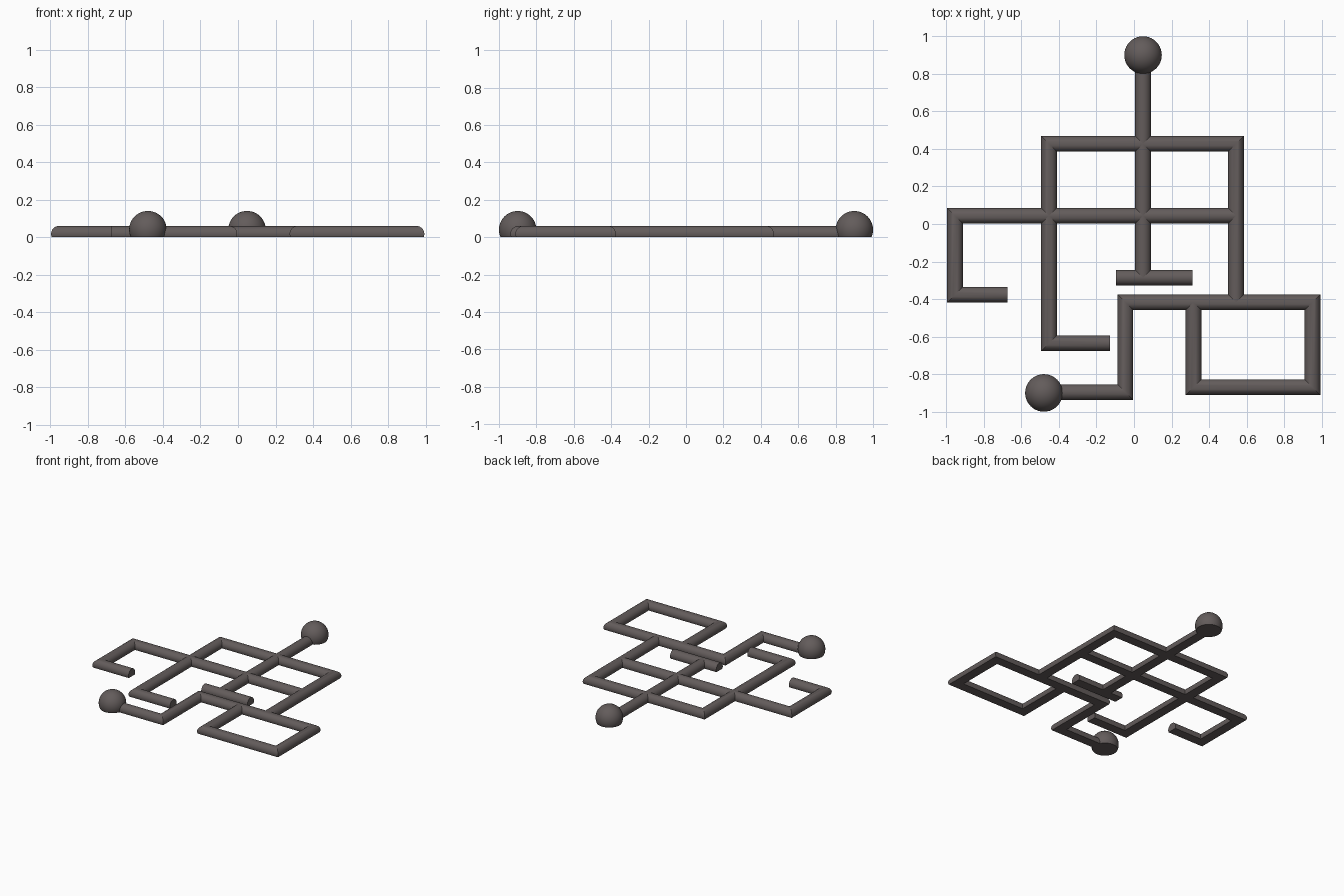
import bpy, bmesh, math
from mathutils import Vector, Matrix

if "Cube" in bpy.data.objects:
    bpy.data.objects.remove(bpy.data.objects["Cube"])

mat = bpy.data.materials.new("dark warm grey")
mat.diffuse_color = (0.125, 0.107, 0.105, 1)
mat.use_nodes = True
mat.node_tree.nodes["Principled BSDF"].inputs["Base Color"].default_value = mat.diffuse_color

R, CZ = 0.042, 0.018      # rod radius and height of its axis (underside cut flat)
A0 = -math.asin(CZ / R)
SEG = 16
PROFILE = [(R * math.cos(a), CZ + R * math.sin(a))
           for a in (A0 + (math.pi - 2 * A0) * i / SEG for i in range(SEG + 1))]


def finish(bm, name):
    bmesh.ops.recalc_face_normals(bm, faces=bm.faces)
    me = bpy.data.meshes.new(name)
    bm.to_mesh(me)
    bm.free()
    me.materials.append(mat)
    ob = bpy.data.objects.new(name, me)
    bpy.context.collection.objects.link(ob)
    bpy.ops.object.select_all(action='DESELECT')
    ob.select_set(True)
    bpy.context.view_layer.objects.active = ob
    bpy.ops.object.shade_smooth_by_angle(angle=math.radians(30))


def rod(name, pts):
    """Sweep the flat-bottomed round profile along a path with mitred corners."""
    pts = [Vector(p) for p in pts]
    normals = []
    for a, b in zip(pts, pts[1:]):
        d = (b - a).normalized()
        normals.append(Vector((-d.y, d.x)))
    bm = bmesh.new()
    rings = []
    for i, p in enumerate(pts):
        n1, n2 = normals[max(i - 1, 0)], normals[min(i, len(normals) - 1)]
        side = (n1 + n2) / (1 + n1.dot(n2))
        rings.append([bm.verts.new((p.x + side.x * u, p.y + side.y * u, z)) for u, z in PROFILE])
    n = len(PROFILE)
    for r, s in zip(rings, rings[1:]):
        for j in range(n):
            k = (j + 1) % n
            bm.faces.new((r[j], r[k], s[k], s[j]))
    bm.faces.new(rings[0])
    bm.faces.new(rings[-1])
    finish(bm, name)


def ball(name, x, y):
    """Sphere cut flat at the ground."""
    bm = bmesh.new()
    bmesh.ops.create_uvsphere(bm, u_segments=40, v_segments=24, radius=0.1,
                              matrix=Matrix.Translation((x, y, 0.04)))
    cut = bmesh.ops.bisect_plane(bm, geom=bm.verts[:] + bm.edges[:] + bm.faces[:],
                                 plane_co=(0, 0, 0), plane_no=(0, 0, 1), clear_inner=True)
    edges = [e for e in cut['geom_cut'] if isinstance(e, bmesh.types.BMEdge)]
    bmesh.ops.contextual_create(bm, geom=edges)
    finish(bm, name)


# central rod with its foot bar
rod("central_rod", [(0.048, 0.9), (0.048, -0.286)])
rod("foot_bar", [(-0.096, -0.286), (0.312, -0.286)])
# hooked middle bar
rod("left_hook_and_middle_bar", [(-0.675, -0.377), (-0.954, -0.377), (-0.954, 0.044), (0.543, 0.044)])
# upper frame with its left leg
rod("upper_frame", [(-0.128, -0.635), (-0.453, -0.635), (-0.453, 0.428), (0.543, 0.428), (0.543, -0.417)])
# lower bar and rectangular loop
rod("lower_loop", [(-0.48, -0.897), (-0.046, -0.897), (-0.046, -0.417), (0.951, -0.417),
                   (0.951, -0.87), (0.317, -0.87), (0.317, -0.417)])
# end balls
ball("top_ball", 0.048, 0.9)
ball("bottom_ball", -0.48, -0.9)
